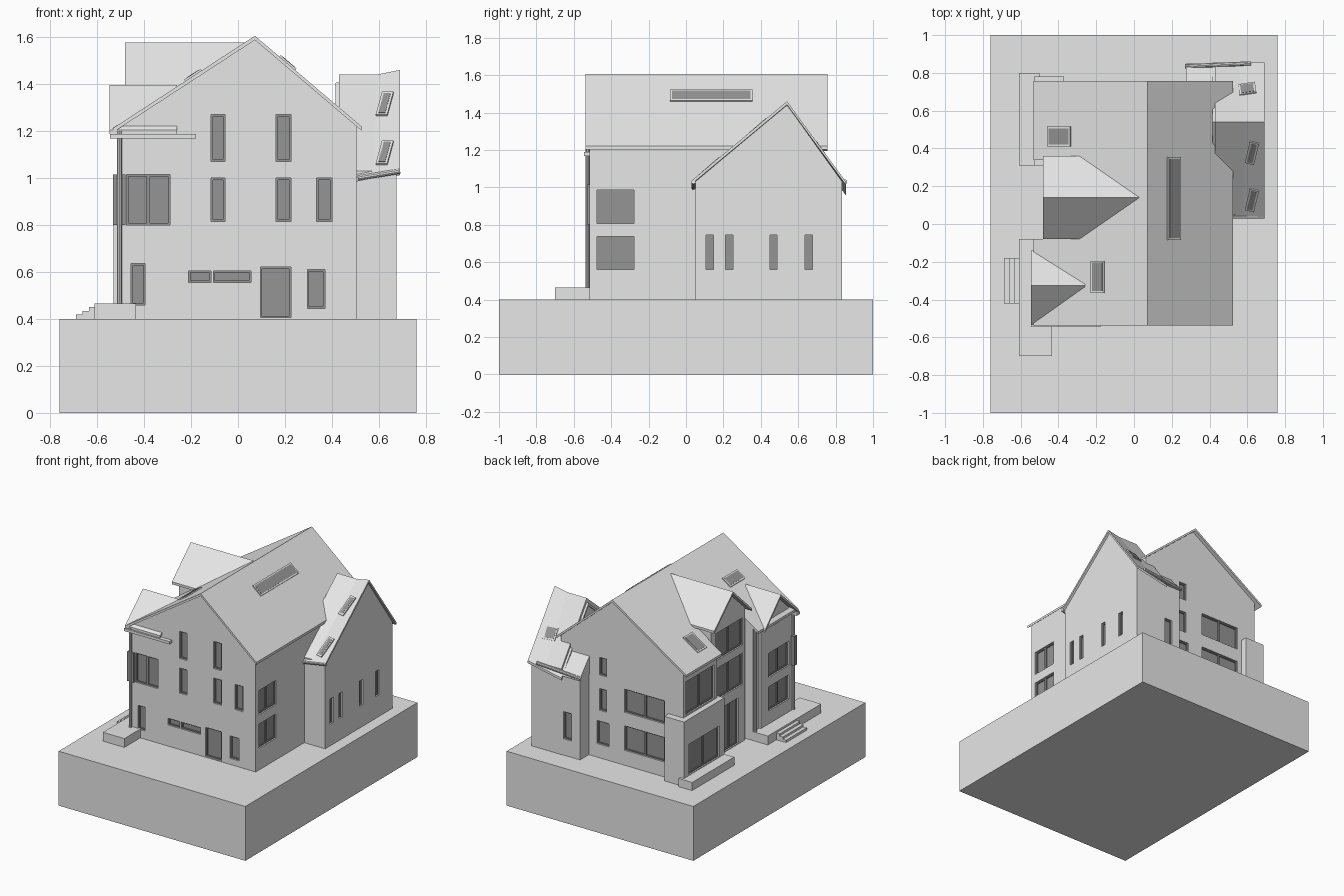
import bpy, bmesh
from mathutils import Vector, Matrix

if "Cube" in bpy.data.objects:
    bpy.data.objects.remove(bpy.data.objects["Cube"])


def material(name, value):
    m = bpy.data.materials.new(name)
    m.use_nodes = True
    col = (value, value, value, 1)
    m.diffuse_color = col
    m.node_tree.nodes["Principled BSDF"].inputs["Base Color"].default_value = col
    return m


PLASTER = material("light grey plaster", 0.8)
GLASS = material("dark grey glass", 0.3)


def finish(name, bm, mat=PLASTER):
    bmesh.ops.recalc_face_normals(bm, faces=bm.faces)
    me = bpy.data.meshes.new(name)
    bm.to_mesh(me)
    bm.free()
    me.materials.append(mat)
    ob = bpy.data.objects.new(name, me)
    bpy.context.scene.collection.objects.link(ob)
    return ob


def add_box(bm, lo, hi, matrix=Matrix()):
    lo, hi = Vector(lo), Vector(hi)
    size = [abs(c) for c in hi - lo]
    m = matrix @ Matrix.Translation((lo + hi) / 2) @ Matrix.Diagonal((*size, 1))
    bmesh.ops.create_cube(bm, size=1, matrix=m)


def box(name, lo, hi, mat=PLASTER):
    bm = bmesh.new()
    add_box(bm, lo, hi)
    return finish(name, bm, mat)


def prism(name, profile, axis, a, b, drop=0):
    """Extrude a (u, z) profile along x or y; the a end is lowered by drop."""
    bm = bmesh.new()
    def ring(t, dz):
        return [bm.verts.new((t, u, z - dz) if axis == "x" else (u, t, z - dz))
                for u, z in profile]
    start, end = ring(a, drop), ring(b, 0)
    bm.faces.new(start)
    bm.faces.new(end)
    n = len(profile)
    for i in range(n):
        j = (i + 1) % n
        bm.faces.new((start[i], start[j], end[j], end[i]))
    return finish(name, bm)


def roof(name, outline, axis, a, b, drop=0, thick=0.018):
    under = [(u, z - thick) for u, z in reversed(outline)]
    return prism(name, outline + under, axis, a, b, drop)


def cylinder(name, p, q, radius):
    p, q = Vector(p), Vector(q)
    bm = bmesh.new()
    turn = (q - p).to_track_quat("Z", "Y").to_matrix().to_4x4()
    bmesh.ops.create_cone(bm, cap_ends=True, segments=10, radius1=radius, radius2=radius,
                          depth=(q - p).length, matrix=Matrix.Translation((p + q) / 2) @ turn)
    return finish(name, bm)


def cut(target, cutter):
    mod = target.modifiers.new("cut", "BOOLEAN")
    mod.operation = "DIFFERENCE"
    mod.solver = "EXACT"
    mod.object = cutter
    bpy.context.view_layer.objects.active = target
    bpy.ops.object.modifier_apply(modifier=mod.name)


# Ground block
box("ground_block", (-0.76, -1, 0), (0.76, 1, 0.4))

# Main house and its roof, both notched where the tall dormer stands
body = prism("main_walls", [(-0.49, 0.4), (0.505, 0.4), (0.505, 1.22), (0.072, 1.59), (-0.49, 1.225)],
             "y", -0.515, 0.73)
main_roof = roof("main_roof", [(-0.532, 1.212), (0.072, 1.605), (0.525, 1.22)], "y", -0.537, 0.757)
notch = box("notch_cutter", (-0.8, -0.08, 0.3), (-0.42, 0.34, 1.8))
cut(body, notch)
cut(main_roof, notch)
bpy.data.objects.remove(notch)

# Tall dormer
dormer = prism("tall_dormer_walls", [(-0.06, 0.4), (0.335, 0.4), (0.335, 1.375), (0.14, 1.555), (-0.06, 1.375)],
               "x", -0.44, -0.02)
roof("tall_dormer_roof", [(-0.08, 1.37), (0.14, 1.577), (0.36, 1.37)], "x", -0.482, 0.03)

# Small front cross gable
gable = prism("small_gable_walls", [(-0.512, 0.4), (-0.15, 0.4), (-0.15, 1.2), (-0.325, 1.375), (-0.512, 1.2)],
              "x", -0.505, -0.3)
roof("small_gable_roof", [(-0.533, 1.205), (-0.325, 1.396), (-0.14, 1.205)], "x", -0.546, -0.26)

# Side wing with tilted roof
wing = prism("wing_walls", [(0.05, 0.4), (0.835, 0.4), (0.835, 1.03), (0.54, 1.44), (0.05, 1.03)],
             "x", 0.43, 0.675)
roof("wing_roof", [(0.035, 1.04), (0.54, 1.46), (0.855, 1.03)], "x", 0.415, 0.69, drop=0.055)
wing_back = box("wing_back_wall", (0.28, 0.7, 0.4), (0.44, 0.832, 1.0))
prism("wing_back_roof", [(0.7, 1.16), (0.85, 0.99), (0.7, 0.99)], "x", 0.275, 0.43)
cylinder("wing_back_gutter", (0.27, 0.835, 1.0), (0.62, 0.85, 1.03), 0.012)
cylinder("wing_front_gutter", (0.51, 0.04, 1.0), (0.69, 0.04, 1.03), 0.012)

# Rear corner bay
bay = box("rear_bay", (-0.53, 0.31, 0.4), (-0.37, 0.78, 0.875))
prism("rear_bay_step", [(0.31, 0.4), (0.8, 0.4), (0.8, 0.46), (0.31, 0.46)], "x", -0.61, -0.5)

# Windows: (side axis, outward sign, wall plane, from, to, bottom, top)
windows = []


def row(axis, sign, plane, spans, bottom, top):
    windows.extend((axis, sign, plane, a, b, bottom, top) for a, b in spans)


FRONT, RIGHT, BACK = ("y", -1, -0.515), ("x", 1, 0.505), ("y", 1, 0.73)
narrow = [(-0.115, -0.055), (0.162, 0.225)]
row(*FRONT, narrow, 1.07, 1.27)
row(*FRONT, narrow + [(0.335, 0.4)], 0.815, 1.0)
row(*FRONT, [(-0.475, -0.29)], 0.8, 1.015)
row(*FRONT, [(-0.455, -0.395)], 0.46, 0.635)
row(*FRONT, [(-0.21, -0.115), (-0.105, 0.055)], 0.555, 0.605)
row(*FRONT, [(0.095, 0.225)], 0.405, 0.62)
row(*FRONT, [(0.295, 0.37)], 0.445, 0.61)
for low, high in ((0.56, 0.738), (0.807, 0.985)):
    row(*RIGHT, [(-0.477, -0.277)], low, high)
    row("x", -1, -0.505, [(-0.475, -0.24)], low, high)
row("x", 1, 0.675, [(0.108, 0.146), (0.21, 0.25), (0.45, 0.487), (0.637, 0.677)], 0.56, 0.745)
row(*BACK, [(0.135, 0.195)], 1.01, 1.14)
row(*BACK, [(0.135, 0.195)], 0.75, 0.91)
row(*BACK, [(0.115, 0.215)], 0.5, 0.67)
row(*BACK, [(-0.335, -0.01)], 0.79, 0.96)
row(*BACK, [(-0.335, -0.01)], 0.51, 0.69)
row("y", 1, 0.832, [(0.35, 0.415)], 0.52, 0.72)
row("x", -1, -0.505, [(-0.355, -0.295)], 1.17, 1.23)
row("x", -1, -0.44, [(-0.03, 0.28)], 1.11, 1.31)
row("x", -1, -0.44, [(-0.03, 0.28)], 0.82, 1.05)
row("x", -1, -0.44, [(0.02, 0.2)], 0.405, 0.74)
row("x", -1, -0.49, [(0.37, 0.7)], 0.885, 1.13)
row("x", -1, -0.53, [(0.37, 0.72)], 0.465, 0.69)

pockets, panes = bmesh.new(), bmesh.new()
DEPTH, RIM = 0.022, 0.008
for axis, sign, plane, a, b, z0, z1 in windows:
    def slab(bm, u0, u1, v0, v1, n0, n1):
        n0, n1 = plane + sign * n0, plane + sign * n1
        if axis == "x":
            add_box(bm, (n0, u0, v0), (n1, u1, v1))
        else:
            add_box(bm, (u0, n0, v0), (u1, n1, v1))
    slab(pockets, a, b, z0, z1, -DEPTH, 0.03)
    slab(panes, a, b, z0, z1, -DEPTH - 0.002, -DEPTH + 0.004)
    for u in (a, b - RIM):
        slab(panes, u, u + RIM, z0, z1, -DEPTH, -0.01)
    for v in (z0, z1 - RIM):
        slab(panes, a, b, v, v + RIM, -DEPTH, -0.01)
    if b - a > 0.15 and z1 - z0 > 0.1:
        mid = (a + b) / 2
        slab(panes, mid - RIM, mid + RIM, z0, z1, -DEPTH, -0.01)
cutter = finish("window_cutter", pockets)
for wall in (body, dormer, gable, wing, wing_back, bay):
    cut(wall, cutter)
bpy.data.objects.remove(cutter)
finish("window_panes", panes, GLASS)


# Skylights lying on a roof plane z = z0 + gx * (x - x0) + gy * (y - y0)
def skylight(name, plane, x, y, along, up):
    x0, y0, z0, gx, gy = plane
    spot = Vector((x, y, z0 + gx * (x - x0) + gy * (y - y0)))
    turn = Vector((-gx, -gy, 1)).to_track_quat("Z", "Y").to_matrix().to_4x4()
    m = Matrix.Translation(spot) @ turn
    for part, inset, low, high, mat in (("frame", 0, -0.01, 0.008, PLASTER),
                                        ("glass", 0.01, 0, 0.0095, GLASS)):
        bm = bmesh.new()
        w, h = along / 2 - inset, up / 2 - inset
        add_box(bm, (-w, -h, low), (w, h, high), m)
        finish(name + "_" + part, bm, mat)


east = (0.072, 0, 1.605, -0.85, 0)
west = (0.072, 0, 1.605, 0.65, 0)
wing_front = (0.69, 0.54, 1.46, 0.2, 0.83)
wing_rear = (0.69, 0.54, 1.46, 0.2, -1.38)
skylight("long_skylight", east, 0.21, 0.135, 0.44, 0.09)
skylight("rear_skylight", west, -0.395, 0.463, 0.105, 0.145)
skylight("front_skylight", west, -0.19, -0.28, 0.17, 0.083)
skylight("wing_upper_skylight", wing_front, 0.625, 0.378, 0.05, 0.15)
skylight("wing_lower_skylight", wing_front, 0.625, 0.128, 0.05, 0.15)
skylight("wing_rear_skylight", wing_rear, 0.6, 0.713, 0.09, 0.095)

# Terrace and steps
box("terrace", (-0.61, -0.7, 0.4), (-0.435, -0.08, 0.465))
for i in range(3):
    box("terrace_step", (-0.635 - 0.027 * i, -0.42, 0.4), (-0.6, -0.18, 0.45 - 0.016 * i))

# Gutters, downpipes, front rail and corner shutter
box("front_rail", (-0.545, -0.545, 1.168), (-0.178, -0.51, 1.188))
cylinder("front_downpipe", (-0.505, -0.527, 0.465), (-0.505, -0.527, 1.2), 0.011)
cylinder("side_downpipe", (-0.5, -0.095, 0.465), (-0.5, -0.095, 1.21), 0.011)
box("corner_shutter", (-0.533, -0.53, 0.8), (-0.478, -0.5, 1.015), GLASS)
